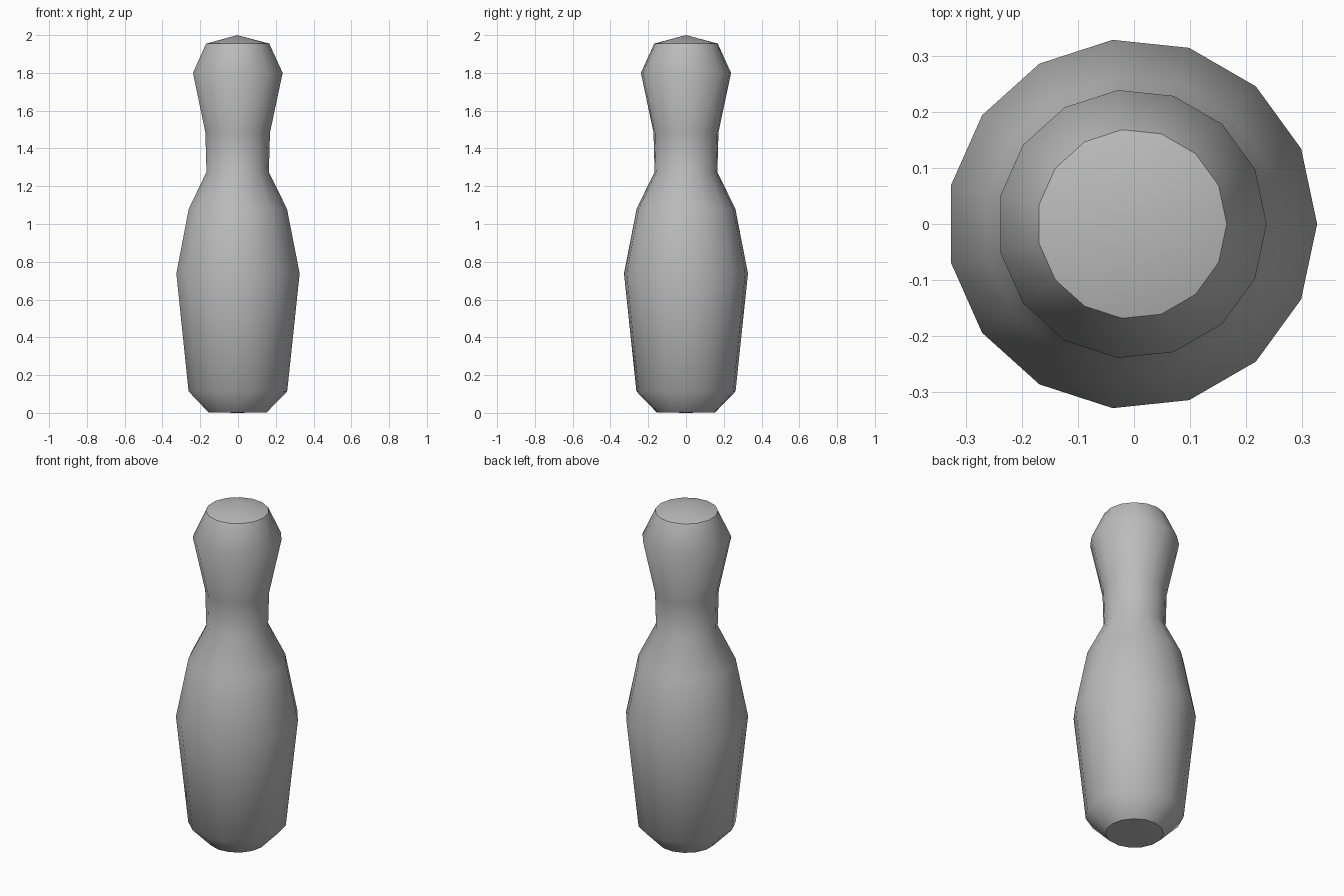
import bpy, bmesh, math
from mathutils import Matrix, Vector

cube = bpy.data.objects.get("Cube")
if cube:
    bpy.data.objects.remove(cube, do_unlink=True)

SIDES = 15

# Plain grey finish
grey = bpy.data.materials.new("plain_grey")
grey.use_nodes = True
colour = (0.5, 0.5, 0.5, 1)
grey.diffuse_color = colour
grey.node_tree.nodes["Principled BSDF"].inputs["Base Color"].default_value = colour

# Pin profile: radius, height, from base to crown
profile = [(0, 0), (0.156, 0.003), (0.264, 0.114), (0.33, 0.738),
           (0.263, 1.08), (0.167, 1.275), (0.173, 1.485),
           (0.24, 1.8), (0.169, 1.955), (0, 2)]

# Lathe the profile around the vertical axis
bm = bmesh.new()
verts = [bm.verts.new((r, 0, z)) for r, z in profile]
edges = [bm.edges.new(pair) for pair in zip(verts, verts[1:])]
bmesh.ops.spin(bm, geom=verts + edges, cent=(0, 0, 0), axis=(0, 0, 1),
               angle=math.tau, steps=SIDES, use_merge=True)
bmesh.ops.remove_doubles(bm, verts=bm.verts, dist=0.0005)
bmesh.ops.recalc_face_normals(bm, faces=bm.faces)

# Centre the odd-sided body across its width
xs = [v.co.x for v in bm.verts]
bmesh.ops.translate(bm, verts=bm.verts, vec=(-(min(xs) + max(xs)) / 2, 0, 0))

mesh = bpy.data.meshes.new("pin_body")
bm.to_mesh(mesh)
bm.free()
mesh.materials.append(grey)
pin = bpy.data.objects.new("pin_body", mesh)
bpy.context.collection.objects.link(pin)

# Smooth body with crisp rims at the base and crown
bpy.ops.object.select_all(action='DESELECT')
pin.select_set(True)
bpy.context.view_layer.objects.active = pin
bpy.ops.object.shade_smooth_by_angle(angle=math.radians(41))
